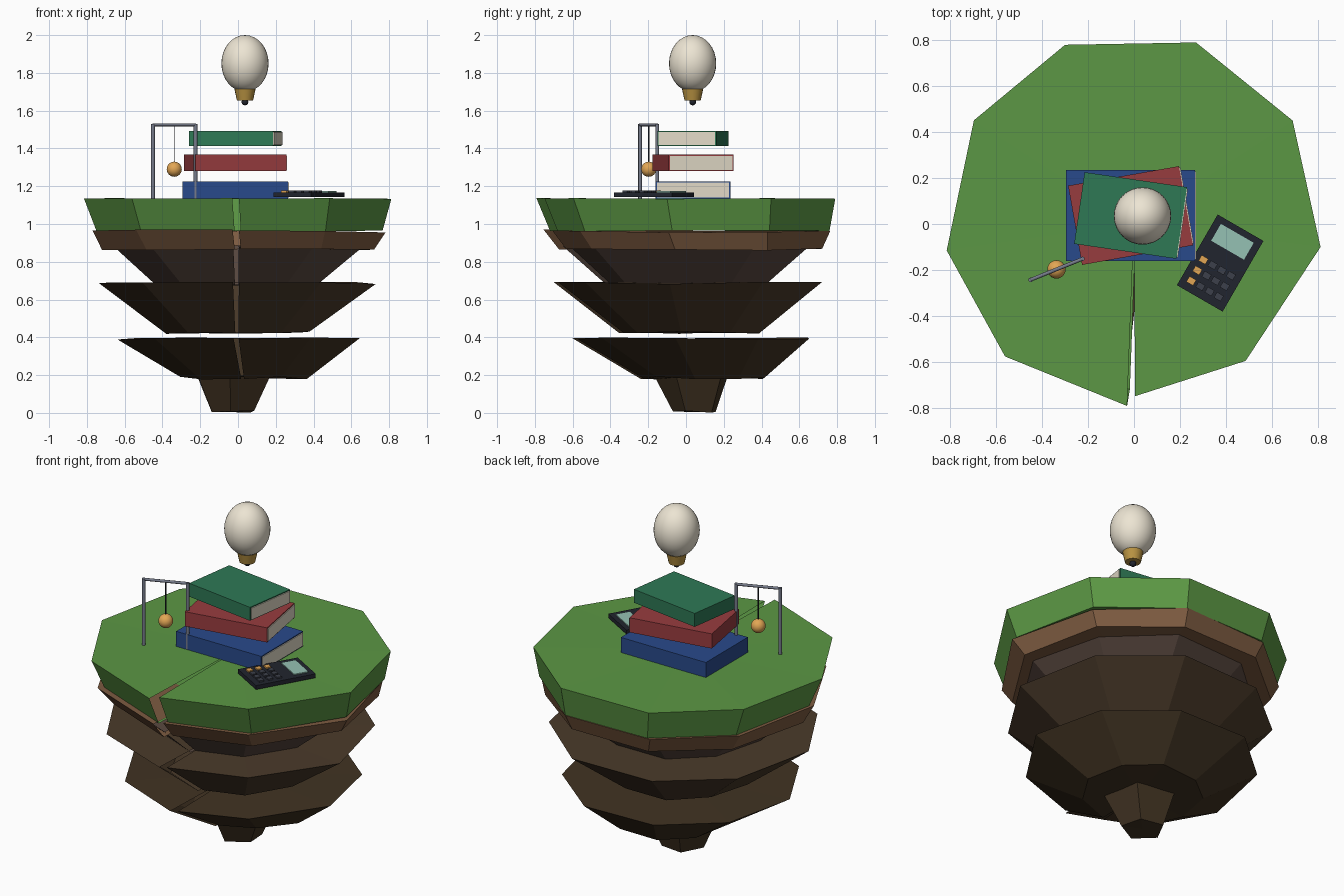
import bpy, bmesh, random
from math import sin, cos, pi, radians
from mathutils import Matrix, Vector

if "Cube" in bpy.data.objects:
    bpy.data.objects.remove(bpy.data.objects["Cube"])

random.seed(4)


def mat(name, r, g, b):
    m = bpy.data.materials.new(name)
    m.diffuse_color = [(c / 255) ** 2.2 for c in (r, g, b)] + [1]
    m.use_nodes = True
    m.node_tree.nodes["Principled BSDF"].inputs["Base Color"].default_value = m.diffuse_color
    return m


GRASS = mat("grass", 92, 150, 70)
DIRT = mat("dirt", 125, 92, 67)
ROCK1 = mat("rock_upper", 90, 74, 66)
ROCK2 = mat("rock_middle", 76, 61, 46)
ROCK3 = mat("rock_lower", 67, 54, 39)
BLUE = mat("blue_cover", 45, 75, 138)
RED = mat("red_cover", 150, 62, 65)
GREEN = mat("green_cover", 50, 120, 86)
PAPER = mat("paper", 225, 217, 198)
DARK = mat("dark_plastic", 38, 41, 50)
KEY = mat("key", 62, 66, 76)
SCREEN = mat("screen", 148, 192, 178)
ORANGE = mat("orange", 226, 165, 85)
METAL = mat("metal", 118, 123, 138)
GLASS = mat("glass", 236, 228, 210)
BRASS = mat("brass", 184, 146, 68)


def finish(bm, name, material, smooth=False):
    me = bpy.data.meshes.new(name)
    bm.to_mesh(me)
    bm.free()
    ob = bpy.data.objects.new(name, me)
    bpy.context.collection.objects.link(ob)
    me.materials.append(material)
    for p in me.polygons:
        p.use_smooth = smooth
    if smooth:
        bpy.context.view_layer.objects.active = ob
        ob.select_set(True)
        bpy.ops.object.shade_smooth_by_angle(angle=radians(35))
        ob.select_set(False)
    return ob


# Island tiers: an outline with an unclosed seam at the front
OUTLINE = [(.005, -.75), (.485, -.595), (.81, -.10), (.69, .45), (.27, .79),
           (-.30, .78), (-.695, .45), (-.815, -.115), (-.56, -.575), (-.03, -.79)]


def tier(name, top, bottom, material, outline=OUTLINE, jitter=.01):
    """top and bottom are (z, scale, shift x, shift y)"""
    bm = bmesh.new()
    rings, centres = [], []
    for z, s, dx, dy in (bottom, top):
        ring = []
        for x, y in outline:
            k = s * (1 + random.uniform(-jitter, jitter))
            ring.append(bm.verts.new((x * k + dx, y * k + dy,
                                      z + random.uniform(-jitter, jitter) * .7)))
        rings.append(ring)
        centres.append(bm.verts.new((dx, dy, z)))
    lo, hi = rings
    for i in range(len(outline) - 1):
        bm.faces.new((lo[i], lo[i + 1], hi[i + 1], hi[i]))
        bm.faces.new((centres[1], hi[i], hi[i + 1]))
        bm.faces.new((centres[0], lo[i + 1], lo[i]))
    return finish(bm, name, material)


tier("grass_top", (1.135, 1, 0, 0), (.965, .935, .01, .02), GRASS, jitter=.003)
tier("dirt_layer", (.962, .955, 0, .005), (.868, .885, .01, .03), DIRT, jitter=.012)
tier("rock_upper", (.885, .82, 0, 0), (.68, .53, 0, 0), ROCK1)
tier("rock_middle", (.688, .9, 0, .005), (.425, .47, 0, .02), ROCK2)
tier("rock_lower", (.395, .79, 0, .025), (.185, .41, .03, .09), ROCK3)
pentagon = [(cos(a * 2 * pi / 5 + 3.3), sin(a * 2 * pi / 5 + 3.3)) for a in range(6)]
tier("rock_tip", (.195, .205, -.01, .04), (.007, .12, -.02, .05), ROCK3, pentagon)


# Primitive helpers
def box(name, size, loc, material, frame=Matrix()):
    bm = bmesh.new()
    bmesh.ops.create_cube(bm, size=1, matrix=frame @ Matrix.Translation(loc) @ Matrix.Diagonal((*size, 1)))
    return finish(bm, name, material)


def rod(name, a, b, r1, r2, material, sides=12):
    a, b = Vector(a), Vector(b)
    d = b - a
    m = Matrix.Translation((a + b) / 2) @ d.to_track_quat('Z', 'Y').to_matrix().to_4x4()
    bm = bmesh.new()
    bmesh.ops.create_cone(bm, cap_ends=True, segments=sides, radius1=r1, radius2=r2,
                          depth=d.length, matrix=m)
    return finish(bm, name, material, True)


def ball(name, loc, radii, material, seg=32):
    bm = bmesh.new()
    bmesh.ops.create_uvsphere(bm, u_segments=seg, v_segments=seg // 2, radius=1,
                              matrix=Matrix.Translation(loc) @ Matrix.Diagonal((*radii, 1)))
    return finish(bm, name, material, True)


# Stack of hovering books, page ends on the right
for name, w, d, z0, z1, angle, material in (
        ("blue_book", .56, .395, 1.135, 1.225, 0, BLUE),
        ("red_book", .49, .35, 1.28, 1.367, 10, RED),
        ("green_book", .45, .315, 1.412, 1.492, -8.3, GREEN)):
    f = Matrix.Translation((-.015, .037, (z0 + z1) / 2)) @ Matrix.Rotation(radians(angle), 4, 'Z')
    box(name + "_cover", (w, d, z1 - z0), (0, 0, 0), material, f)
    box(name + "_pages", (.03, d - .014, z1 - z0 - .012), (w / 2 - .01, 0, 0), PAPER, f)

# Pocket calculator
f = Matrix.Translation((.375, -.17, 1.156)) @ Matrix.Rotation(radians(-30), 4, 'Z')
box("calculator_body", (.23, .355, .024), (0, 0, 0), DARK, f)
box("calculator_screen", (.165, .085, .008), (0, .107, .014), SCREEN, f)
for row in range(3):
    for col in range(4):
        box(f"calculator_key_{row}_{col}", (.034, .028, .012),
            (-.07 + col * .046, -.024 - row * .053, .015), KEY if col else ORANGE, f)

# Pendulum stand
A, B = (-.45, -.243), (-.225, -.152)
for name, p in (("left_post", A), ("right_post", B)):
    rod(name, (*p, 1.13), (*p, 1.53), .01, .01, METAL)
rod("cross_bar", (*A, 1.525), (*B, 1.525), .008, .008, METAL)
mx, my = (A[0] + B[0]) / 2, (A[1] + B[1]) / 2
rod("pendulum_string", (mx, my, 1.32), (mx, my, 1.525), .003, .003, DARK, 6)
ball("pendulum_bob", (mx, my, 1.29), (.04, .04, .04), ORANGE, 24)

# Floating light bulb
bx, by = .037, .035
ball("bulb_glass", (bx, by, 1.85), (.125, .125, .15), GLASS)
rod("bulb_socket", (bx, by, 1.655), (bx, by, 1.715), .043, .056, BRASS, 20)
ball("bulb_contact", (bx, by, 1.646), (.018, .018, .018), DARK, 16)
